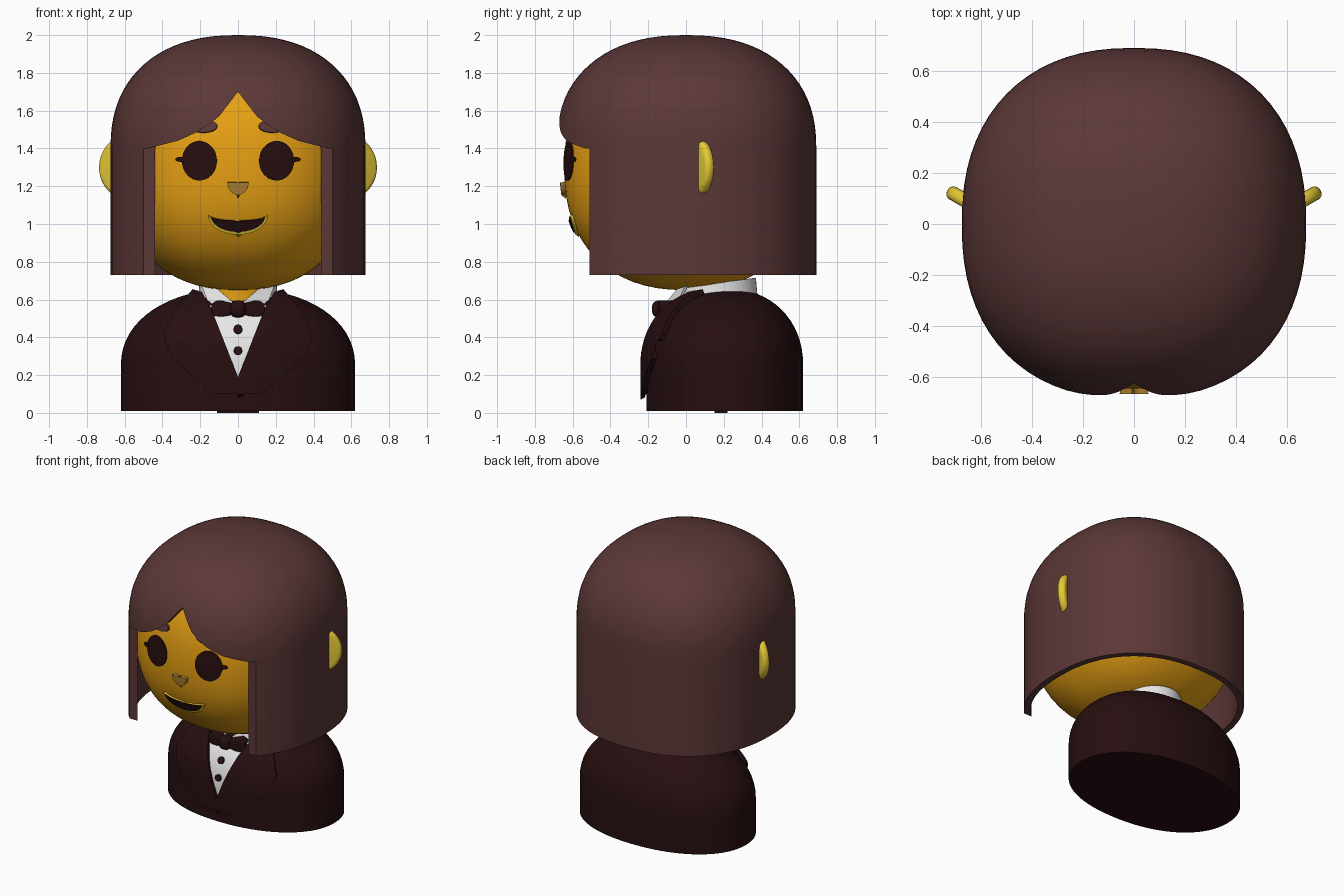
import bpy, bmesh, math
from mathutils import Vector

if "Cube" in bpy.data.objects:
    bpy.data.objects.remove(bpy.data.objects["Cube"], do_unlink=True)


def material(name, rgb):
    m = bpy.data.materials.new(name)
    m.use_nodes = True
    m.diffuse_color = (*rgb, 1)
    m.node_tree.nodes["Principled BSDF"].inputs["Base Color"].default_value = (*rgb, 1)
    return m


HAIR = material("brown hair", (.105, .038, .038))
DARK = material("dark maroon", (.02, .0045, .005))
SKIN = material("golden skin", (.95, .42, .008))
PALE = material("pale yellow", (.88, .66, .04))
NOSE = material("tan", (.40, .21, .03))
WHITE = material("white cloth", (.88, .88, .88))


def add(name, bm, mat):
    me = bpy.data.meshes.new(name)
    bm.to_mesh(me)
    bm.free()
    ob = bpy.data.objects.new(name, me)
    bpy.context.collection.objects.link(ob)
    me.materials.append(mat)
    return ob


def finish(ob, angle=35):
    """Apply modifiers and smooth everything but the hard edges."""
    bpy.ops.object.select_all(action='DESELECT')
    bpy.context.view_layer.objects.active = ob
    ob.select_set(True)
    for m in list(ob.modifiers):
        bpy.ops.object.modifier_apply(modifier=m.name)
    bpy.ops.object.shade_smooth_by_angle(angle=math.radians(angle))
    return ob


def solidify(ob, t):
    m = ob.modifiers.new("thickness", 'SOLIDIFY')
    m.thickness, m.offset = t, -1


def bevel(ob, w):
    m = ob.modifiers.new("round", 'BEVEL')
    m.width, m.segments = w, 4


def power(v, e):
    return math.copysign(abs(v) ** e, v)


def rounded(name, size, centre, n, mat, floor=None, cap=True, seg=72, rows=16):
    """Superellipsoid; with a floor, its lower half becomes a straight wall."""
    a, b, c = size
    start = -math.pi / 2 if floor is None else 0
    levels = [] if floor is None else [(1, floor - centre[2])]
    for i in range(rows + 1):
        t = start + (math.pi / 2 - start) * i / rows
        levels.append((max(power(max(math.cos(t), 0), 2 / n), 1e-5),
                       c * power(math.sin(t), 2 / n)))
    bm = bmesh.new()
    rings = []
    for s, z in levels:
        angles = [2 * math.pi * k / seg for k in range(seg)]
        rings.append([bm.verts.new((centre[0] + s * a * power(math.cos(t), 2 / n),
                                    centre[1] + s * b * power(math.sin(t), 2 / n),
                                    centre[2] + z)) for t in angles])
    for lo, hi in zip(rings, rings[1:]):
        for k in range(seg):
            j = (k + 1) % seg
            bm.faces.new((lo[k], lo[j], hi[j], hi[k]))
    if floor is not None and cap:
        bm.faces.new(rings[0][::-1])
    bmesh.ops.remove_doubles(bm, verts=bm.verts, dist=1e-4)
    return add(name, bm, mat)


def front_of(size, centre, n, wall):
    """Front surface y at (x, z), grown outward by an offset."""
    def y(x, z, o):
        a, b, c = (s + o for s in size)
        dz = z - centre[2]
        dz = max(0, dz) if wall else dz
        return centre[1] - b * max(0, 1 - abs(x / a) ** n - abs(dz / c) ** n) ** (1 / n)
    return y


def plate(name, outline, surface, offset, thick, mat, round_edge=0):
    """Flat outline in x and z, draped on a front surface and thickened."""
    bm = bmesh.new()
    bm.faces.new([bm.verts.new((x, 0, z)) for x, z in outline])
    bmesh.ops.triangulate(bm, faces=bm.faces)
    if not round_edge:
        for axis in (Vector((1, 0, 0)), Vector((0, 0, 1))):
            for i in range(-10, 40):
                bmesh.ops.bisect_plane(bm, geom=bm.verts[:] + bm.edges[:] + bm.faces[:],
                                       plane_co=axis * i * .04, plane_no=axis)
    for v in bm.verts:
        v.co.y = surface(v.co.x, v.co.z, offset)
    bm.normal_update()
    for f in bm.faces:
        if f.normal.y > 0:
            f.normal_flip()
    ob = add(name, bm, mat)
    solidify(ob, thick)
    if round_edge:
        bevel(ob, round_edge)
    return finish(ob)


def ellipse(cx, cz, rx, rz, n=32):
    return [(cx + rx * math.cos(2 * math.pi * i / n),
             cz + rz * math.sin(2 * math.pi * i / n)) for i in range(n)]


def crescent(w, z, top, bottom, n=20):
    ts = [math.pi * i / n for i in range(n + 1)]
    low = [(-w * math.cos(t), z - bottom * math.sin(t)) for t in ts]
    return low + [(w * math.cos(t), z - top * math.sin(t)) for t in ts[1:-1]]


def flip(points, side):
    return [(x * side, z) for x, z in points]


# Head
head_shape = ((.63, .645, .65), (0, 0, 1.3), 2.3)
finish(rounded("head", *head_shape, SKIN, rows=32))
face = front_of(*head_shape, False)

# Hair shell, trimmed by the fringe outline
hair = rounded("hair", (.675, .69, .6), (0, 0, 1.4), 2.3, HAIR, floor=.73, cap=False, rows=20)
solidify(hair, .042)
fringe = [(.05, 1.635), (.1, 1.57), (.15, 1.53), (.22, 1.485), (.32, 1.44), (.48, 1.4), (.8, 1.39), (.8, .5)]
outline = [(0, 1.7)] + fringe + flip(fringe, -1)[::-1]
bm = bmesh.new()
base = bm.faces.new([bm.verts.new((x, -1, z)) for x, z in outline])
ext = bmesh.ops.extrude_face_region(bm, geom=[base], use_keep_orig=True)
bmesh.ops.translate(bm, vec=(0, .49, 0), verts=[g for g in ext["geom"] if isinstance(g, bmesh.types.BMVert)])
bmesh.ops.recalc_face_normals(bm, faces=bm.faces)
cutter = add("fringe_cutter", bm, HAIR)
cutter.hide_render = True
cut = hair.modifiers.new("fringe", 'BOOLEAN')
cut.operation, cut.object, cut.solver = 'DIFFERENCE', cutter, 'EXACT'
finish(hair)
bpy.data.objects.remove(cutter, do_unlink=True)

# Face details
for side, word in ((1, "left"), (-1, "right")):
    plate(word + "_eye", ellipse(side * .205, 1.335, .092, .105), face, .009, .009, DARK)
    plate(word + "_lash", ellipse(side * .305, 1.342, .028, .013, 12), face, .012, .009, DARK)
    plate(word + "_brow", ellipse(side * .185, 1.52, .075, .035, 20), face, .014, .014, HAIR)
    # Ear: rounded disc swept backward
    bm = bmesh.new()
    bmesh.ops.create_cone(bm, cap_ends=True, segments=40, radius1=.165, radius2=.165, depth=.055)
    ear = add(word + "_ear", bm, PALE)
    ear.location = (side * .588, .05, 1.3)
    ear.rotation_euler = (math.pi / 2, 0, side * math.radians(30))
    bevel(ear, .024)
    finish(ear, 50)
plate("nose", crescent(.056, 1.22, 0, .066), face, .024, .03, NOSE)
plate("lower_lip", crescent(.158, 1.045, .03, .102), face, .013, .02, PALE)
plate("mouth", crescent(.142, 1.038, .022, .08), face, .019, .009, DARK)

# Jacket body with a small foot under it
body_shape = ((.62, .415, .41), (0, .205, .25), 2.15)
finish(rounded("jacket", *body_shape, DARK, floor=.01))
chest = front_of(*body_shape, True)
bm = bmesh.new()
bmesh.ops.create_cube(bm, size=1)
bmesh.ops.scale(bm, vec=(.22, .07, .02), verts=bm.verts)
bmesh.ops.translate(bm, vec=(0, .185, .01), verts=bm.verts)
add("base_tab", bm, DARK)

# Shirt front, buttons and lapels
plate("shirt_front", [(-.15, .57), (.15, .57), (0, .17)], chest, .014, .02, WHITE)
for z, word in ((.445, "upper"), (.33, "lower")):
    plate(word + "_button", ellipse(0, z, .023, .023, 20), chest, .026, .014, DARK)
lapel = [(0, .1), (0, .19), (.125, .51), (.19, .64), (.24, .655), (.33, .55),
         (.395, .42), (.39, .395), (.275, .385), (.35, .29), (.13, .1)]
for side, word in ((1, "left"), (-1, "right")):
    plate(word + "_lapel", flip(lapel, side), chest, .032, .03, DARK)

# Neck
bm = bmesh.new()
bmesh.ops.create_cone(bm, segments=40, radius1=.18, radius2=.18, depth=.3)
neck = add("neck", bm, SKIN)
neck.location = (0, .14, .62)
finish(neck)

# Collar: band open at the front, rising to the back, with two points
bm = bmesh.new()
pairs = []
for i in range(41):
    t = math.radians(-50 + 280 * i / 40)
    x, y = .205 * math.cos(t), .145 + .225 * math.sin(t)
    pairs.append([bm.verts.new((x * 1.04, y * 1.04, .55)),
                  bm.verts.new((x, y, .685 + .03 * math.sin(t)))])
for p, q in zip(pairs, pairs[1:]):
    bm.faces.new((p[0], q[0], q[1], p[1]))
band = add("collar_band", bm, WHITE)
solidify(band, .015)
finish(band)
wing = [(.2, .695), (.12, .665), (.025, .585), (.115, .555), (.165, .6)]
for side, word in ((1, "left"), (-1, "right")):
    plate(word + "_collar_point", flip(wing, side),
          lambda x, z, o: -.125 + .45 * abs(x) + .3 * (z - .56), 0, .015, WHITE)

# Bow tie
bow = [(.01, .525), (.01, .575), (.11, .597), (.138, .58), (.145, .55), (.138, .515), (.11, .5)]
for side, word in ((1, "left"), (-1, "right")):
    plate(word + "_bow", flip(bow, side), lambda x, z, o: -.155 + .15 * abs(x), 0, .07, DARK, .012)
finish(rounded("bow_knot", (.042, .045, .045), (0, -.135, .55), 2.8, DARK, seg=32, rows=12))
